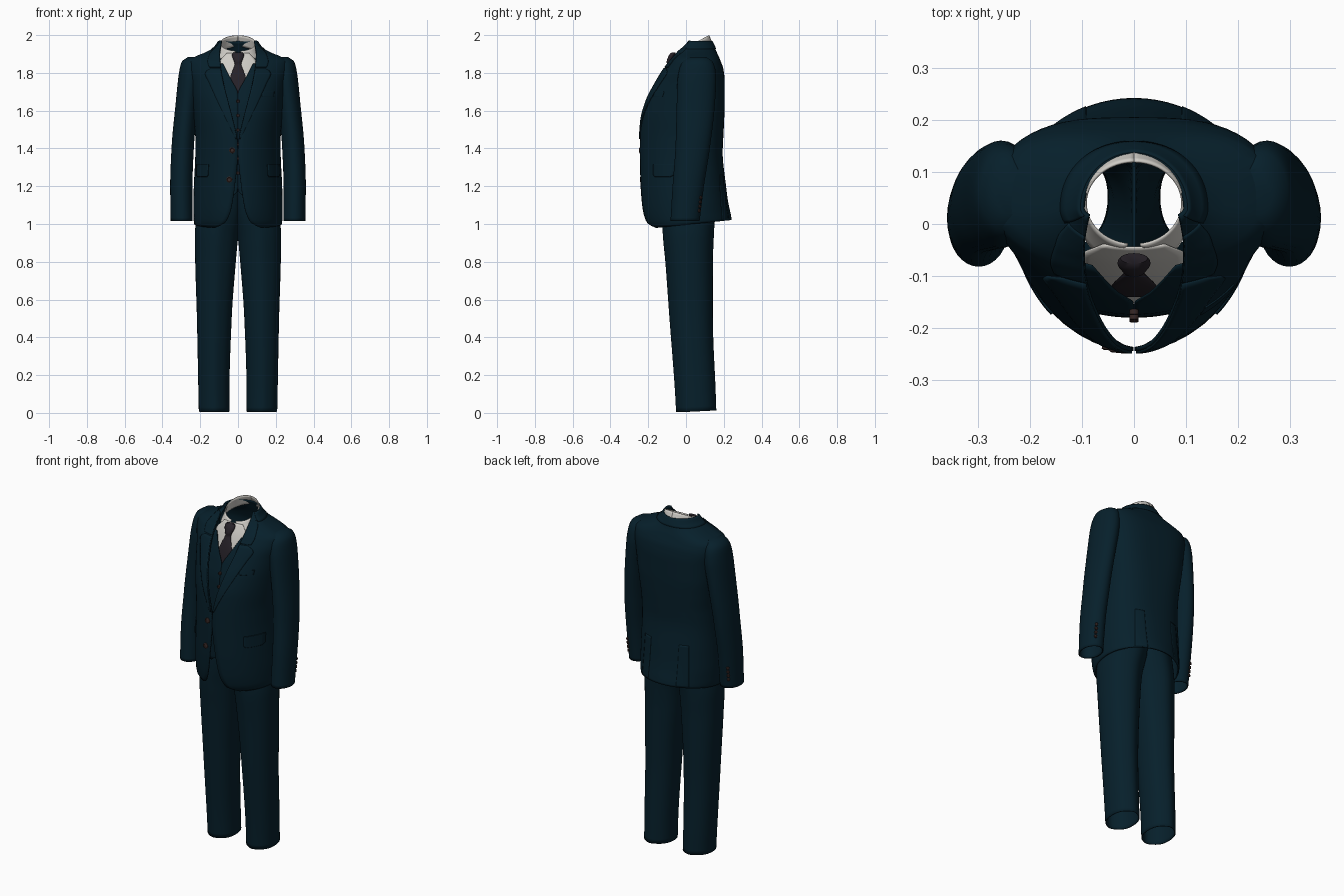
import bpy, bmesh, math
from mathutils import Vector

cube = bpy.data.objects.get("Cube")
if cube:
    bpy.data.objects.remove(cube)


def material(name, rgb):
    m = bpy.data.materials.new(name)
    m.use_nodes = True
    m.diffuse_color = (*rgb, 1)
    bsdf = m.node_tree.nodes["Principled BSDF"]
    bsdf.inputs["Base Color"].default_value = (*rgb, 1)
    bsdf.inputs["Roughness"].default_value = 0.8
    return m


NAVY = material("navy cloth", (0.002, 0.014, 0.024))
WHITE = material("shirt white", (0.62, 0.6, 0.56))
TIE = material("dark tie", (0.02, 0.016, 0.022))
BROWN = material("brown button", (0.04, 0.022, 0.02))


def sample(table, z):
    """Monotone smooth interpolation of table rows (z, a, b, ...)."""
    z = min(max(z, table[0][0]), table[-1][0])
    i = next(k for k in range(len(table) - 1) if z <= table[k + 1][0])
    slope = lambda k, c: (table[k + 1][c] - table[k][c]) / (table[k + 1][0] - table[k][0])

    def tangent(k, c):
        if k == 0 or k == len(table) - 1:
            return slope(max(0, k - 1), c)
        a, b = slope(k - 1, c), slope(k, c)
        return 2 * a * b / (a + b) if a * b > 0 else 0

    h = table[i + 1][0] - table[i][0]
    s = (z - table[i][0]) / h
    out = []
    for c in range(1, len(table[0])):
        p, q = table[i][c], table[i + 1][c]
        out.append(p + (q - p) * s * s * (3 - 2 * s)
                   + h * s * (1 - s) * ((1 - s) * tangent(i, c) - s * tangent(i + 1, c)))
    return out


def steps(a, b, n):
    return [a + (b - a) * i / n for i in range(n + 1)]


def loft(name, rows, mat, closed=False, cap_top=False, cap_bottom=False, thick=0.0, mirror=False):
    """Skin a list of equally long point rows; optionally make a -x twin."""
    for side in ((1, -1) if mirror else (1,)):
        bm = bmesh.new()
        grid = [[bm.verts.new((p[0] * side, p[1], p[2])) for p in r] for r in rows]
        n = len(grid[0])
        for lo, hi in zip(grid, grid[1:]):
            for j in range(n if closed else n - 1):
                k = (j + 1) % n
                bm.faces.new((lo[j], lo[k], hi[k], hi[j]))
        if cap_top:
            bm.faces.new(grid[-1])
        if cap_bottom:
            bm.faces.new(grid[0])
        bmesh.ops.remove_doubles(bm, verts=bm.verts, dist=0.0002)
        bmesh.ops.recalc_face_normals(bm, faces=bm.faces)
        label = name if not mirror else ("left_" if side > 0 else "right_") + name
        me = bpy.data.meshes.new(label)
        bm.to_mesh(me)
        bm.free()
        me.materials.append(mat)
        ob = bpy.data.objects.new(label, me)
        bpy.context.collection.objects.link(ob)
        if thick:
            mod = ob.modifiers.new("cloth", "SOLIDIFY")
            mod.thickness, mod.offset = thick, 0
        bpy.ops.object.select_all(action="DESELECT")
        ob.select_set(True)
        bpy.context.view_layer.objects.active = ob
        bpy.ops.object.shade_smooth_by_angle(angle=math.radians(40))


# Jacket body: height, half width, front y, back y, half opening, back squareness
JACKET = [(1.0, .228, -.19, .238, .12, 2), (1.03, .232, -.215, .234, .065, 2), (1.1, .233, -.23, .221, .034, 2.1),
          (1.2, .23, -.237, .208, .017, 2.2), (1.38, .222, -.24, .19, .001, 2.5), (1.45, .222, -.24, .193, .004, 2.6),
          (1.55, .23, -.235, .198, .026, 2.8), (1.65, .24, -.212, .201, .052, 3), (1.75, .252, -.165, .201, .077, 3),
          (1.82, .265, -.122, .194, .09, 3), (1.86, .265, -.09, .18, .094, 3), (1.885, .22, -.07, .17, .095, 2.8),
          (1.91, .16, -.055, .158, .095, 2.4), (1.94, .117, -.03, .146, .091, 2), (1.968, .098, 0, .132, .086, 2)]
MID = 0.03


def jacket_point(z, t, off=0.0):
    w, front, back, _, sq = sample(JACKET, z)
    n = 2 if t < 0 else sq
    d = MID - front if t < 0 else back - MID
    x = w * max(0, math.cos(t)) ** (2 / n)
    y = math.copysign(d * abs(math.sin(t)) ** (2 / n), t)
    normal = Vector((x / w**2, y / d**2, 0)).normalized() * off
    tilt = 0.1 * max(0, (1.15 - z) / 0.15)
    return Vector((x, y + MID, z + tilt * y)) + normal


def angle_at(z, x, back=False):
    w, _, _, _, sq = sample(JACKET, z)
    t = math.acos(min(1, max(0, x) / w) ** ((sq if back else 2) / 2))
    return t if back else -t


def jacket_ring(z, off=0.0, start=None):
    """Open ring from one front edge around the back to the other."""
    t0 = angle_at(z, sample(JACKET, z)[3]) if start is None else start
    half = [jacket_point(z, t, off) for t in steps(t0, math.pi / 2, 28)]
    return half + [Vector((-p.x, p.y, p.z)) for p in half[-2::-1]]


loft("jacket_body", [jacket_ring(z) for z in steps(1.0, 1.968, 75)], NAVY, thick=.008)
loft("jacket_collar", [jacket_ring(z, .005, -.35) for z in steps(1.925, 1.968, 5)], NAVY, thick=.006)


def plate(name, edges, off, mirror=True, back=False):
    """Cloth panel lying on the jacket, from rows (z, inner x, outer x)."""
    rows = []
    for z in steps(edges[0][0], edges[-1][0], 24):
        a, b = sample(edges, z)
        rows.append([jacket_point(z, angle_at(z, x, back), off) for x in steps(a, b, 8)])
    loft(name, rows, NAVY, thick=.006, mirror=mirror)


# Lapels, pockets and vents
plate("lapel", [(1.45, .004, .012), (1.55, .026, .058), (1.65, .052, .105), (1.75, .077, .15), (1.8, .087, .172),
                (1.825, .09, .135)], .006)
plate("lapel_collar", [(1.83, .091, .15), (1.86, .094, .158), (1.9, .095, .145), (1.93, .092, .12)], .006)
plate("pocket_flap", [(1.25, .16, .208), (1.262, .153, .214), (1.315, .152, .213)], .006)
plate("breast_pocket", [(1.675, .125, .185), (1.7, .125, .188)], .004, mirror=False)
plate("back_vent", [(1.005, .09, .15), (1.26, .09, .14)], .003, back=True)

# Sleeves: height, centre x, centre y, radius x, radius y
SLEEVE = [(1.015, .298, -.005, .055, .074), (1.2, .3, .012, .056, .08), (1.4, .293, .035, .056, .088),
          (1.6, .275, .05, .056, .097), (1.75, .256, .057, .06, .1), (1.82, .249, .06, .057, .092),
          (1.86, .244, .062, .05, .075), (1.88, .236, .063, .03, .045)]


def sleeve_ring(z):
    cx, cy, rx, ry = sample(SLEEVE, z)
    return [(cx + rx * math.cos(t), cy + ry * math.sin(t), z) for t in steps(0, 2 * math.pi, 32)[:-1]]


loft("sleeve", [sleeve_ring(z) for z in steps(1.015, 1.88, 48)], NAVY, closed=True, cap_top=True,
     thick=.006, mirror=True)

# Trousers: height, inner x, outer x, front y, back y
LEG = [(.005, .048, .205, -.05, .158), (.1, .048, .207, -.055, .155), (.5, .036, .215, -.085, .14),
       (.8, .014, .224, -.107, .14), (.94, 0, .226, -.12, .145), (1.05, -.03, .215, -.125, .15),
       (1.25, -.1, .19, -.12, .14)]


def leg_ring(z):
    x0, x1, y0, y1 = sample(LEG, z)
    ring = []
    for t in steps(0, 2 * math.pi, 40)[:-1]:
        c, s = math.cos(t), math.sin(t)
        x = (x0 + x1) / 2 + (x1 - x0) / 2 * math.copysign(abs(c) ** .9, c)
        y = (y0 + y1) / 2 + (y1 - y0) / 2 * math.copysign(.93 * abs(s) ** .9 + .07 * abs(s) ** 24, s)
        ring.append((max(x, .001), y, z + .05 * max(0, y) * (z < .05)))
    return ring


loft("trouser_leg", [leg_ring(z) for z in steps(.005, 1.25, 50)], NAVY, closed=True, thick=.005, mirror=True)

# Shirt collar with folded points, and shirt front
rows = []
for v in steps(0, 1, 5):
    row = []
    for u in steps(0, 1, 32):
        a, b = math.radians(-83 + 173 * u), math.radians(-58 + 148 * u)
        y = .04 + .08 * math.sin(a)
        top = Vector((.093 * math.cos(a), y, 1.915 + (y + .04) * .52))
        low = Vector((.108 * math.cos(b), .03 + .115 * math.sin(b), 1.845 + .1 * u ** .7))
        row.append(top.lerp(low, v))
    rows.append(row)
loft("shirt_collar", rows, WHITE, thick=.005, mirror=True)


def bib(name, depth, edges, mat, mirror, thick=.004):
    """Curved chest panel behind the jacket opening."""
    rows = []
    for z in steps(edges[0][0], edges[-1][0], 30):
        a, b = sample(edges, z)
        rows.append([(x, sample(depth, z)[0] + 1.5 * x * x, z) for x in steps(a, b, 12)])
    loft(name, rows, mat, thick=thick, mirror=mirror)


bib("shirt_front", [(1.6, -.15), (1.69, -.126), (1.76, -.108), (1.85, -.075), (1.905, -.045)],
    [(1.6, -.1, .1), (1.85, -.1, .1), (1.905, -.06, .06)], WHITE, False)
WAIST = [(1.12, -.165), (1.4, -.178), (1.6, -.172), (1.69, -.153), (1.76, -.131), (1.85, -.09)]
bib("waistcoat", WAIST, [(1.12, .06, .07), (1.18, 0, .14), (1.69, 0, .14), (1.76, .034, .13), (1.85, .08, .11)],
    NAVY, True)

# Tie: height, half width, y, half thickness
TIE_ROWS = [(1.66, .04, -.135, .005), (1.76, .043, -.119, .006), (1.83, .022, -.098, .008), (1.845, .017, -.092, .008),
            (1.86, .021, -.088, .015), (1.895, .032, -.074, .016), (1.908, .026, -.066, .01)]
rows = []
for z in steps(1.66, 1.908, 28):
    w, y, d = sample(TIE_ROWS, z)
    rows.append([(w * math.cos(t), y + d * math.sin(t), z) for t in steps(0, 2 * math.pi, 20)[:-1]])
loft("tie", rows, TIE, closed=True, cap_top=True, cap_bottom=True)


# Buttons
def button(name, pos, facing, r):
    q = Vector(facing).to_track_quat("Z", "Y")
    ring = lambda rad, h: [Vector(pos) + q @ Vector((rad * math.cos(t), rad * math.sin(t), h))
                           for t in steps(0, 2 * math.pi, 16)[:-1]]
    loft(name, [ring(r, -.004), ring(r, .006), ring(r * .75, .008), ring(r * .6, .005)], BROWN,
         closed=True, cap_top=True)


for i, (x, z) in enumerate([(.03, 1.39), (.045, 1.235)]):
    p = jacket_point(z, angle_at(z, x), .002)
    button(f"jacket_button_{i}", (-p.x, p.y, p.z), (-.1, -1, 0), .016)
for i, z in enumerate(steps(1.27, 1.65, 5)):
    button(f"waistcoat_button_{i}", (0, sample(WAIST, z)[0] - .003, z), (0, -1, 0), .009)
for side in (-1, 1):
    for i, z in enumerate(steps(1.07, 1.14, 3)):
        cx, cy, rx, ry = sample(SLEEVE, z)
        button(f"cuff_button_{side}_{i}", (side * (cx + rx * .5), cy + ry * .87 + .002, z), (side * .6, .8, 0), .009)
